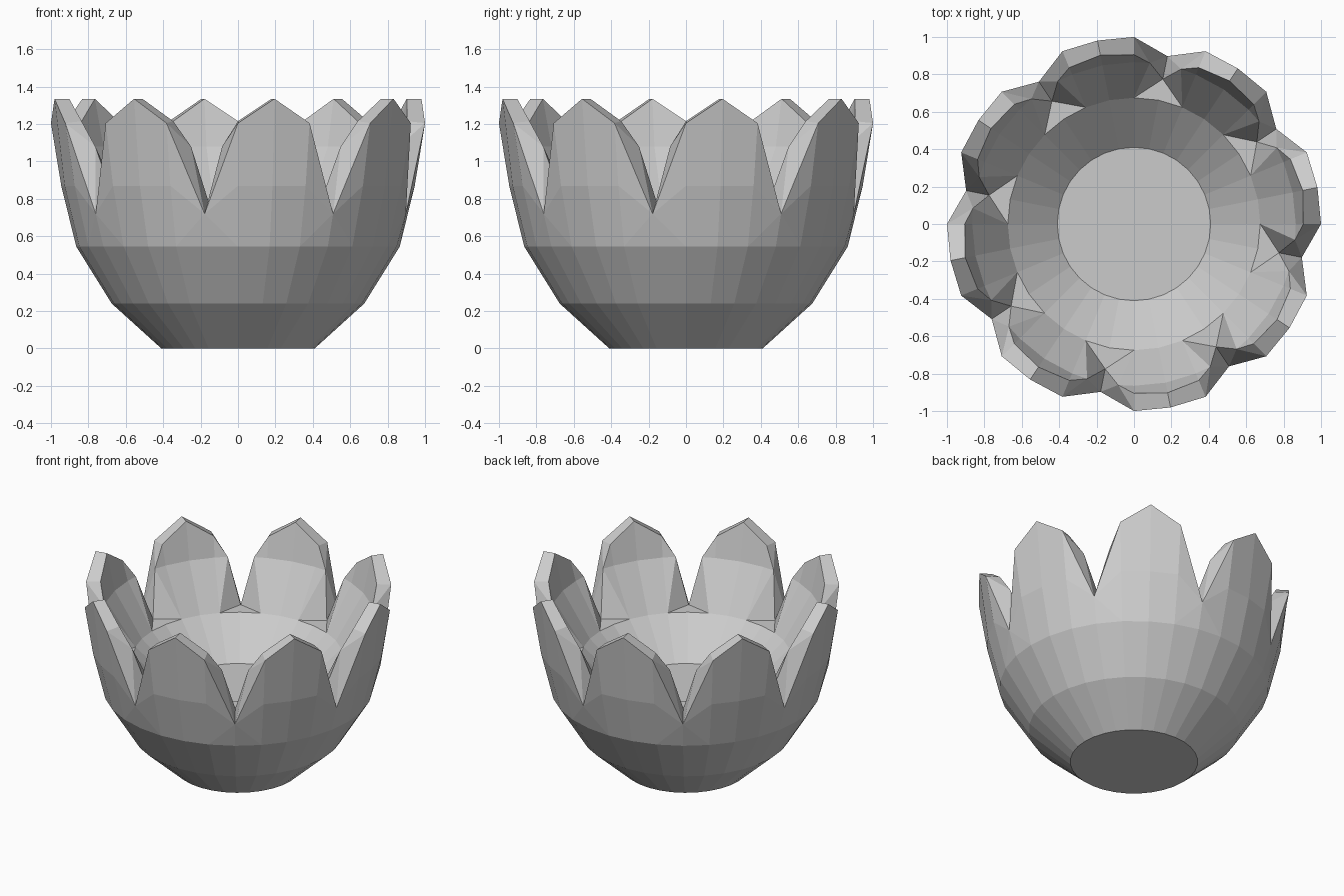
import bpy, bmesh, math

if "Cube" in bpy.data.objects:
    bpy.data.objects.remove(bpy.data.objects["Cube"])

PETALS = 8
STEP = math.tau / (PETALS * 4)          # four columns per petal

# (radius, height) profiles
OUTER = [(0.41, 0), (0.675, 0.24), (0.865, 0.545)]
OUTER_PETAL = (0.945, 0.87)
INNER = [(0.41, 0.535), (0.675, 0.775)]
INNER_PETAL = (0.865, 1.08)
OUTER_RIM = {"shoulder": (1, 1.205), "tip": (1, 1.335)}
INNER_RIM = {"shoulder": (0.905, 1.215), "tip": (0.92, 1.335)}
OUTER_VALLEY, INNER_VALLEY = (0.915, 0.72), (0.79, 0.775)

bm = bmesh.new()


def vert(column, point):
    r, z = point
    a = column * STEP
    return bm.verts.new((r * math.cos(a), r * math.sin(a), z))


def face(*verts):
    bm.faces.new(verts)


def add_petal_half(shoulder, tip):
    """Half of one petal, between its shoulder column and its tip column."""
    s = [vert(shoulder, p) for p in
         (OUTER[2], OUTER_PETAL, OUTER_RIM["shoulder"], INNER_RIM["shoulder"], INNER_PETAL, INNER[1])]
    t = [vert(tip, p) for p in
         (OUTER[2], OUTER_PETAL, OUTER_RIM["tip"], INNER_RIM["tip"], INNER_PETAL, INNER[1])]
    for i in range(len(s) - 1):
        face(s[i], t[i], t[i + 1], s[i + 1])


def add_notch_half(shoulder, valley):
    """Half of one notch, between a shoulder column and the valley column."""
    low, mid, top = [vert(shoulder, p) for p in (OUTER[2], OUTER_PETAL, OUTER_RIM["shoulder"])]
    in_low, in_mid, in_top = [vert(shoulder, p) for p in (INNER[1], INNER_PETAL, INNER_RIM["shoulder"])]
    v_low, v_out, v_in, v_base = [vert(valley, p) for p in (OUTER[2], OUTER_VALLEY, INNER_VALLEY, INNER[1])]
    edge = vert((shoulder + valley) / 2, INNER_PETAL)
    # outside
    face(low, v_low, v_out)
    face(low, v_out, mid)
    face(mid, v_out, top)
    # cut side wall
    face(top, v_out, edge)
    face(top, edge, in_top)
    face(v_out, v_in, edge)
    # inside
    face(in_top, edge, in_mid)
    face(in_mid, edge, in_low)
    face(in_low, edge, v_in)
    face(in_low, v_in, v_base)


# Eight petals with notches between them
for k in range(PETALS):
    c = k * 4
    add_petal_half(c, c + 1)
    add_petal_half(c + 2, c + 1)
    add_notch_half(c + 2, c + 3)
    add_notch_half(c + 4, c + 3)

# Lower bowl bands and the inner slope
for a, b in ((OUTER[0], OUTER[1]), (OUTER[1], OUTER[2]), (INNER[0], INNER[1])):
    for c in range(PETALS * 4):
        face(vert(c, a), vert(c + 1, a), vert(c + 1, b), vert(c, b))

# Underside and inner floor
for p in (OUTER[0], INNER[0]):
    face(*[vert(c, p) for c in range(PETALS * 4)])

bmesh.ops.remove_doubles(bm, verts=bm.verts, dist=0.0005)
bmesh.ops.recalc_face_normals(bm, faces=bm.faces)

mesh = bpy.data.meshes.new("petal_bowl")
bm.to_mesh(mesh)
bm.free()
bowl = bpy.data.objects.new("petal_bowl", mesh)
bpy.context.collection.objects.link(bowl)

# Single grey colour
grey = bpy.data.materials.new("light_grey")
grey.use_nodes = True
colour = (0.6, 0.6, 0.6, 1)
grey.diffuse_color = colour
grey.node_tree.nodes["Principled BSDF"].inputs["Base Color"].default_value = colour
mesh.materials.append(grey)
